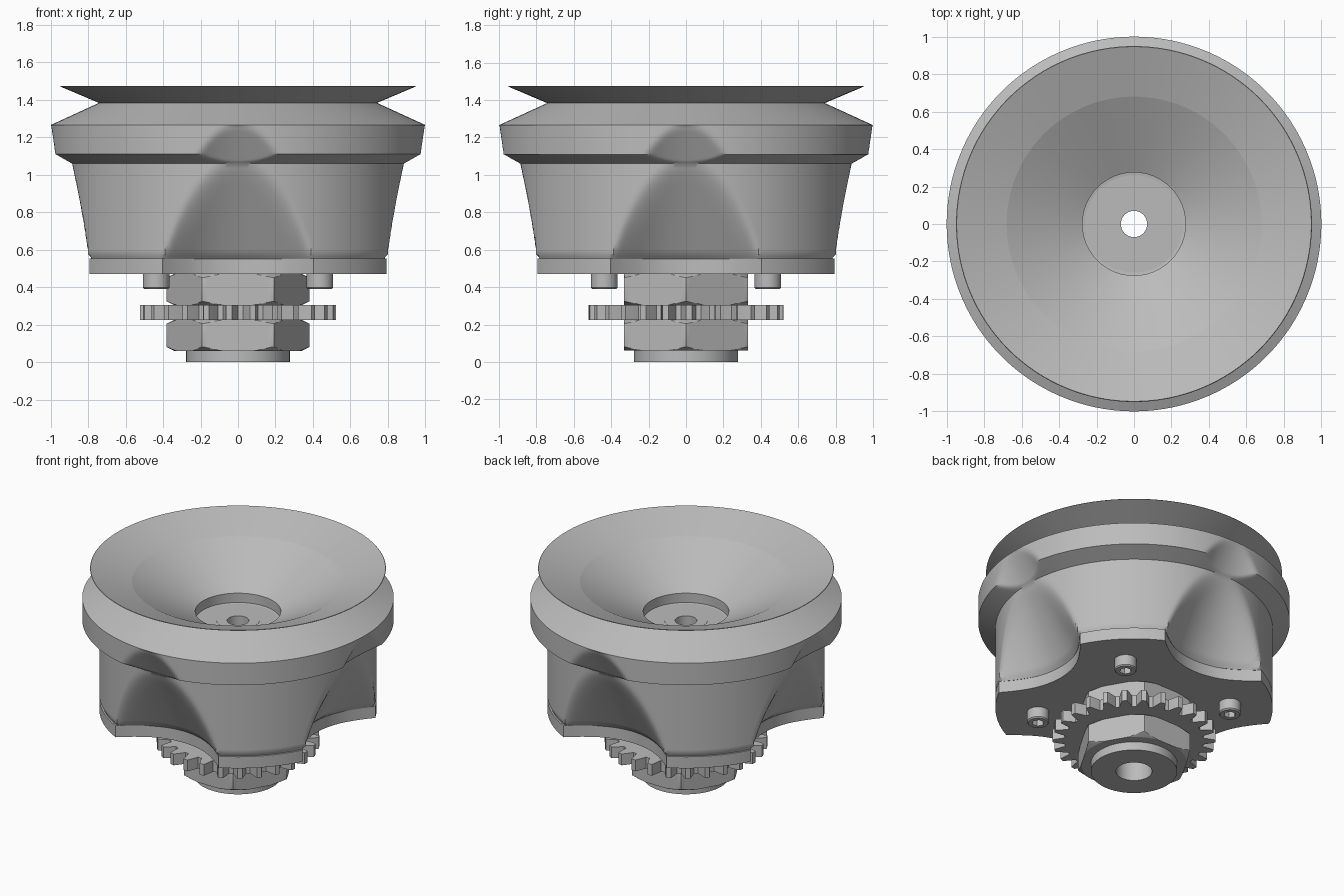
import bpy, bmesh
from math import sin, cos, pi, sqrt, radians, copysign

cube = bpy.data.objects.get("Cube")
if cube:
    bpy.data.objects.remove(cube)

metal = bpy.data.materials.new("grey_metal")
metal.use_nodes = True
GREY = (0.5, 0.5, 0.5, 1)
metal.diffuse_color = GREY
metal.node_tree.nodes["Principled BSDF"].inputs["Base Color"].default_value = GREY


def loft(name, rings, segs=128, at=(0, 0), closed=True, crease=25):
    """Skin rings of (radius or radius function, z) around a vertical axis."""
    bm = bmesh.new()
    loops = []
    for r, z in rings:
        loop = []
        for i in range(segs):
            a = 2 * pi * i / segs
            rad = r(a) if callable(r) else r
            loop.append(bm.verts.new((rad * cos(a), rad * sin(a), z)))
        loops.append(loop)
    pairs = list(zip(loops, loops[1:]))
    if closed:
        pairs.append((loops[-1], loops[0]))
    for low, high in pairs:
        for i in range(segs):
            j = (i + 1) % segs
            bm.faces.new((low[i], low[j], high[j], high[i]))
    bmesh.ops.remove_doubles(bm, verts=bm.verts, dist=1e-5)
    bmesh.ops.recalc_face_normals(bm, faces=bm.faces)
    mesh = bpy.data.meshes.new(name)
    bm.to_mesh(mesh)
    bm.free()
    mesh.materials.append(metal)
    obj = bpy.data.objects.new(name, mesh)
    obj.location = (at[0], at[1], 0)
    bpy.context.collection.objects.link(obj)
    bpy.ops.object.select_all(action='DESELECT')
    obj.select_set(True)
    bpy.context.view_layer.objects.active = obj
    bpy.ops.object.shade_smooth_by_angle(angle=radians(crease))


def scalloped(radius, z, inset=0.0):
    """Round outline with four hollows that shrink towards the top."""
    depth = 0.6 + 0.53 * (z - 0.51)
    hollow = 0.5 - 0.16 * (z - 0.5)
    blend = 0.15 * max(0.1, min(1, (1.15 - z) / 0.6))
    c = depth + hollow

    def outline(a):
        phi = (a + pi / 4) % (pi / 2) - pi / 4
        reach = hollow ** 2 - (c * sin(phi)) ** 2
        t = c * cos(phi) - copysign(sqrt(abs(reach)), reach)
        h = max(blend - abs(radius - t), 0) / blend
        return min(radius, t) - h * h * blend / 4 - inset
    return outline


def steps(r0, z0, r1, z1, n):
    return [(r0 + (r1 - r0) * i / n, z0 + (z1 - z0) * i / n) for i in range(n)]


# Housing: lobed skirt, collar and sloping shoulder
walls = steps(0.89, 0.575, 0.89, 1.06, 20) + steps(0.89, 1.06, 1.0, 1.11, 6)
walls += steps(1.0, 1.11, 1.0, 1.266, 16)
housing = [(0.2, 0.54), (scalloped(0.89, 0.55, 0.012), 0.55),
           (scalloped(0.89, 0.56, 0.009), 0.56)]
housing += [(scalloped(r, z), z) for r, z in walls]
housing += [(1.0, 1.266), (0.74, 1.385), (0.3, 1.0)]
loft("housing", housing, 320, crease=35)

# Base plate following the lobes
edge = scalloped(0.89, 0.53)
loft("base_plate", [(0.2, 0.47), (edge, 0.47), (edge, 0.552), (0.2, 0.552)], 320)

# Flared dish with a stepped recess
loft("dish", [(0.735, 1.381), (0.95, 1.472), (0.947, 1.475), (0.68, 1.382),
              (0.275, 1.168), (0.275, 1.10), (0.12, 1.10), (0.12, 1.08),
              (0.4, 1.12)], crease=6)

# Hollow stem
loft("stem", [(0.116, 0), (0.277, 0), (0.277, 0.6), (0.137, 0.65),
              (0.137, 1.103), (0.07, 1.103), (0.07, 0.3), (0.116, 0.3)])


# Chamfered hexagon nuts
def hexagon(apothem, limit=9):
    def outline(a):
        return min(limit, apothem / cos((a % (pi / 3)) - pi / 6))
    return outline


def nut(name, z0, z1):
    cuts = [(0.34 + 0.005 * i, 0.0025 * i) for i in range(10)]
    rings = [(hexagon(0.331, lim), z0 + dz) for lim, dz in cuts]
    rings += [(hexagon(0.331, lim), z1 - dz) for lim, dz in reversed(cuts)]
    loft(name, [(0.25, z0)] + rings + [(0.25, z1)], 192)


nut("lower_nut", 0.06, 0.226)
nut("upper_nut", 0.304, 0.472)

# Toothed lock washer with tapered teeth
TEETH = 26
TOOTH = (0.523, 0.523, 0.523, 0.485, 0.447, 0.447, 0.447, 0.485)


def toothed(a):
    return TOOTH[round(a * TEETH * 8 / (2 * pi)) % 8]


loft("toothed_washer", [(0.25, 0.225), (toothed, 0.225),
                        (toothed, 0.305), (0.25, 0.305)], TEETH * 8)

# Socket screws under each lobe
socket = hexagon(0.034)
for x in (-1, 1):
    for y in (-1, 1):
        side = ("right", "left")[x > 0]
        end = ("front", "back")[y > 0]
        loft(f"{end}_{side}_screw",
             [(0, 0.5), (0.071, 0.5), (0.071, 0.398), (0.064, 0.39),
              (socket, 0.39), (socket, 0.44), (0, 0.44)],
             36, (0.437 * x, 0.437 * y), closed=False)
